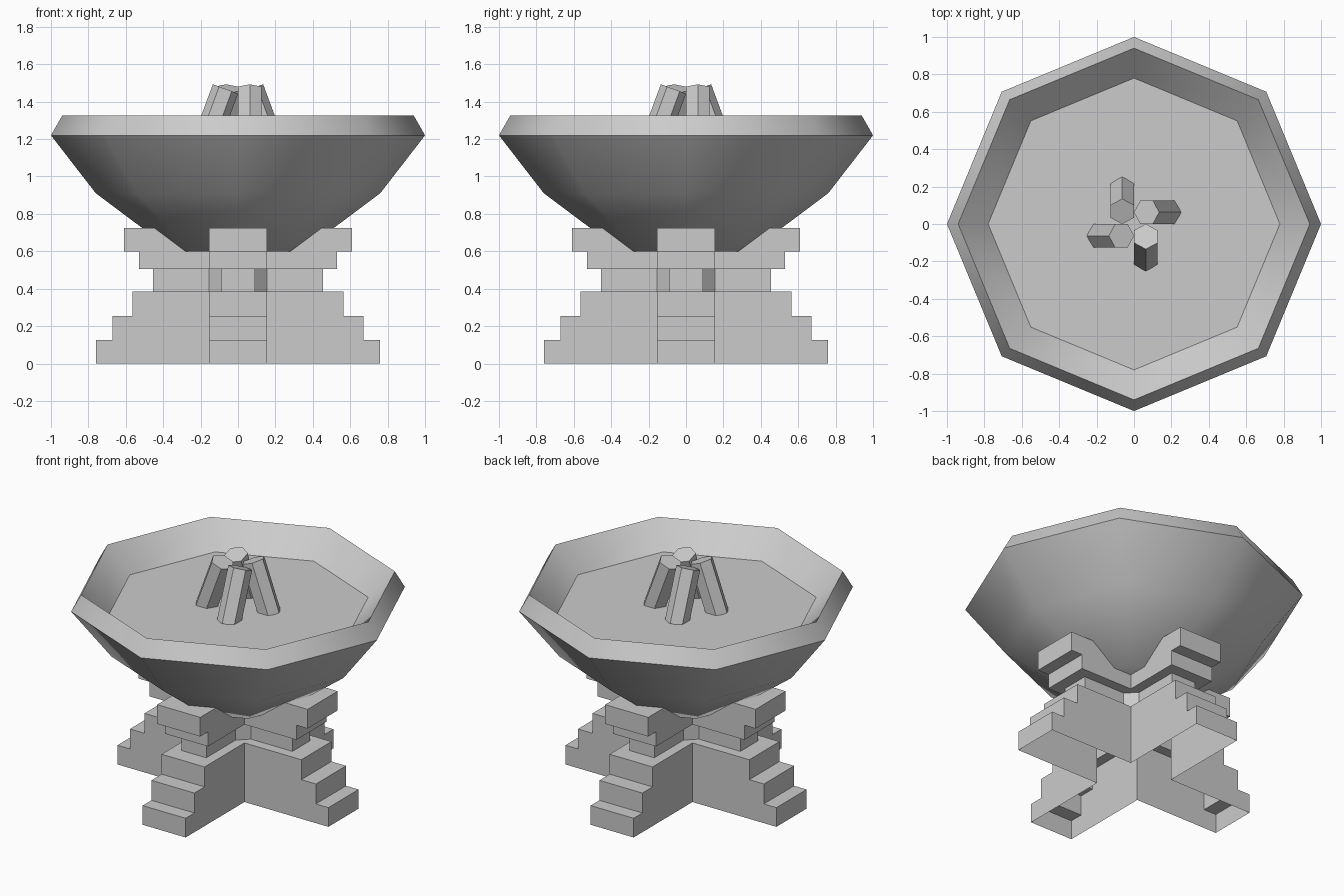
import bpy, bmesh
from math import cos, sin, pi, radians
from mathutils import Vector

if "Cube" in bpy.data.objects:
    bpy.data.objects.remove(bpy.data.objects["Cube"])


def loft(name, rings, cap_bottom=True, cap_top=True, smooth=None):
    """Skin a stack of equal-count counter-clockwise rings, bottom to top."""
    bm = bmesh.new()
    loops = [[bm.verts.new(p) for p in ring] for ring in rings]
    n = len(loops[0])
    for a, b in zip(loops, loops[1:]):
        for i in range(n):
            j = (i + 1) % n
            bm.faces.new((a[i], a[j], b[j], b[i]))
    if cap_bottom:
        bm.faces.new(loops[0][::-1])
    if cap_top:
        bm.faces.new(loops[-1])
    # drop collapsed strips left where neighbouring rings coincide
    flat = [f for f in bm.faces if f.calc_area() < 1e-6]
    bmesh.ops.delete(bm, geom=flat, context='FACES')
    bmesh.ops.remove_doubles(bm, verts=bm.verts[:], dist=1e-5)
    mesh = bpy.data.meshes.new(name)
    bm.to_mesh(mesh)
    bm.free()
    obj = bpy.data.objects.new(name, mesh)
    bpy.context.collection.objects.link(obj)
    if smooth:
        bpy.ops.object.select_all(action='DESELECT')
        obj.select_set(True)
        bpy.context.view_layer.objects.active = obj
        bpy.ops.object.shade_smooth_by_angle(angle=radians(smooth))
    return obj


def cross(length, w, corner, z):
    """Plus-shaped ring; corner > w fills the inner corners diagonally."""
    arm = [(length, -w), (length, w), (corner, w), (w, corner)]
    pts = []
    for _ in range(4):
        pts += [Vector((x, y, z)) for x, y in arm]
        arm = [(-y, x) for x, y in arm]
    return pts


def octagon(r, z):
    return [Vector((r * cos(i * pi / 4), r * sin(i * pi / 4), z)) for i in range(8)]


# Stepped cross pedestal, hollow and open underneath
W = 0.155
courses = [  # arm length, half width, z from, z to
    (0.76, W, 0.0, 0.125),
    (0.67, W, 0.125, 0.255),
    (0.565, W, 0.255, 0.385),
    (0.455, 0.09, 0.385, 0.505),
    (0.53, W, 0.505, 0.6),
    (0.61, W, 0.6, 0.725),
]
rings = []
for length, w, z0, z1 in courses:
    rings += [cross(length, w, W, z0), cross(length, w, W, z1)]
loft("pedestal", rings, cap_bottom=False)

# Eight-sided bowl with a sharp rim and a flat inner floor
bowl_profile = [(0.345, 0.6), (0.76, 0.91), (1.0, 1.22), (0.94, 1.325), (0.78, 1.17)]
loft("bowl", [octagon(r, z) for r, z in bowl_profile], smooth=42)

# Four hexagonal logs leaning inward in a pinwheel
base, top = Vector((0.185, 0.063, 1.15)), Vector((0.067, 0.063, 1.468))
axis = (top - base).normalized()
side = Vector((0, 1, 0))
lean = side.cross(axis)
for k in range(4):
    ends = [[c + 0.072 * (lean * cos(i * pi / 3) + side * sin(i * pi / 3))
             for i in range(6)] for c in (base, top)]
    log = loft(f"log_{k + 1}", ends)
    log.rotation_euler.z = k * pi / 2
